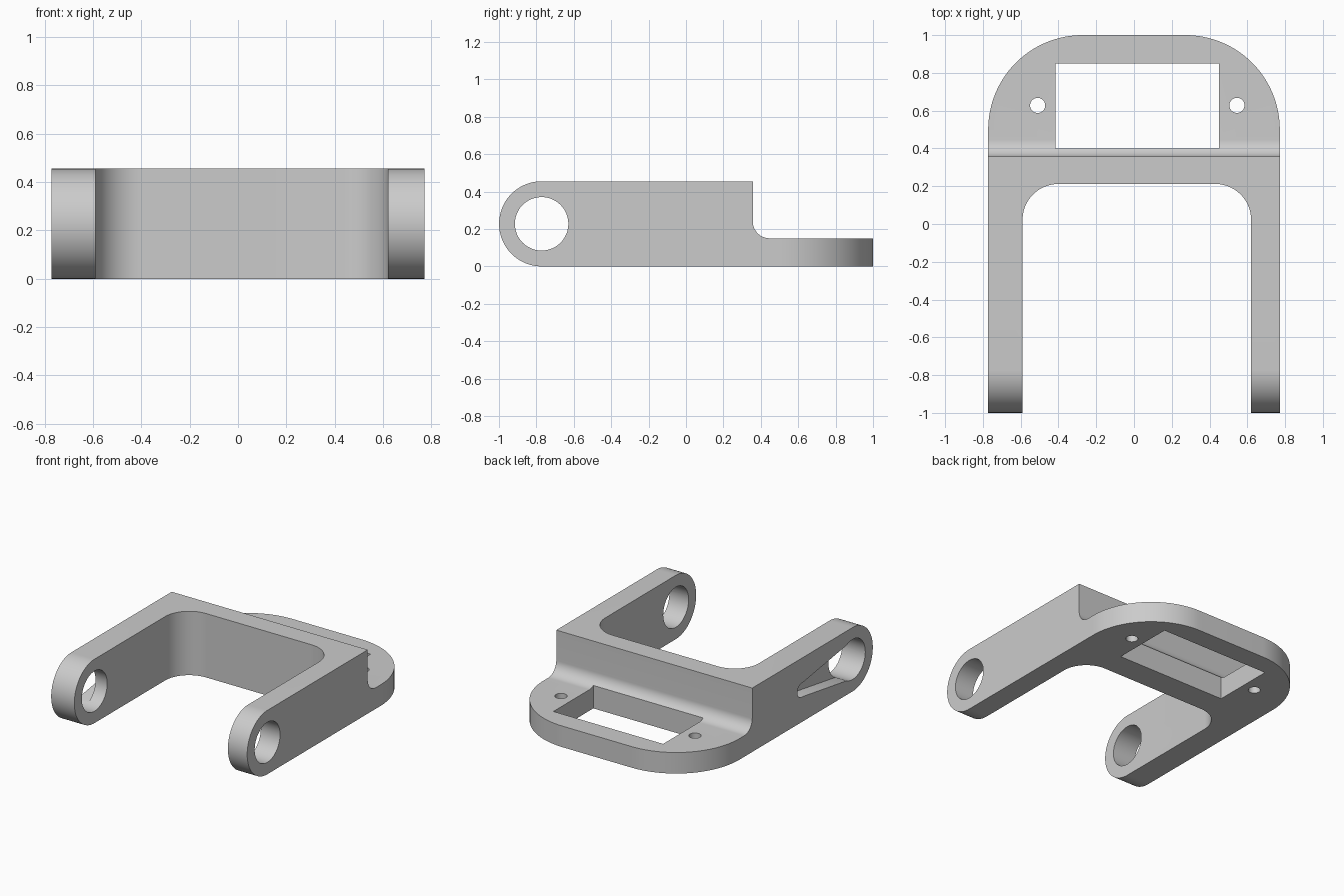
import bpy, bmesh
from math import sin, cos, radians, asin

if "Cube" in bpy.data.objects:
    bpy.data.objects.remove(bpy.data.objects["Cube"])

HALF_W, HEIGHT, PLATE = 0.772, 0.455, 0.15
HOLE_Y, HOLE_Z, HOLE_R = -0.772, HEIGHT / 2, 0.143

grey = bpy.data.materials.new("plain_grey")
grey.use_nodes = True
grey.diffuse_color = (0.6, 0.6, 0.6, 1)
grey.node_tree.nodes["Principled BSDF"].inputs["Base Color"].default_value = grey.diffuse_color


def arc(cx, cy, r, start, end, steps=24):
    angles = [radians(start + (end - start) * i / steps) for i in range(steps + 1)]
    return [(cx + r * cos(a), cy + r * sin(a)) for a in angles]


def circle(cx, cy, r, steps=48):
    return arc(cx, cy, r, 0, 360, steps)[:-1]


def prism(name, outline, low, high, axis):
    """Extrude a 2D outline along x (outline is y, z) or z (outline is x, y)."""
    def place(p, d):
        return (d, p[0], p[1]) if axis == "x" else (p[0], p[1], d)
    bm = bmesh.new()
    face = bm.faces.new([bm.verts.new(place(p, low)) for p in outline])
    new = bmesh.ops.extrude_face_region(bm, geom=[face])["geom"]
    shift = (high - low, 0, 0) if axis == "x" else (0, 0, high - low)
    bmesh.ops.translate(bm, vec=shift, verts=[v for v in new if isinstance(v, bmesh.types.BMVert)])
    bmesh.ops.recalc_face_normals(bm, faces=bm.faces)
    mesh = bpy.data.meshes.new(name)
    bm.to_mesh(mesh)
    bm.free()
    mesh.materials.append(grey)
    obj = bpy.data.objects.new(name, mesh)
    bpy.context.collection.objects.link(obj)
    return obj


def combine(target, cutter, operation="DIFFERENCE"):
    mod = target.modifiers.new(cutter.name, "BOOLEAN")
    mod.operation, mod.solver, mod.object = operation, "EXACT", cutter
    bpy.context.view_layer.objects.active = target
    bpy.ops.object.modifier_apply(modifier=mod.name)
    bpy.data.objects.remove(cutter)


# Side profile: rounded arm tips, tall body, filleted step down to the plate
end_r = HEIGHT / 2
fillet = 0.09
step_y = 0.357
profile = (arc(HOLE_Y, end_r, end_r, 270, 90, 48)
           + [(step_y, HEIGHT)]
           + arc(step_y + fillet, PLATE + fillet, fillet, 180, 270, 16)
           + [(1.1, PLATE), (1.1, 0)])
bracket = prism("bracket", profile, -0.9, 0.9, "x")

# Plan outline: rounded plate at the back, two arms reaching forward
corner, inner = 0.5, 0.19
left_in, right_in, web_y = 0.62, -0.59, 0.212
plan = ([(HALF_W, -1.1)]
        + arc(HALF_W - corner, 1 - corner, corner, 0, 90, 32)
        + arc(corner - HALF_W, 1 - corner, corner, 90, 180, 32)
        + [(-HALF_W, -1.1), (right_in, -1.1)]
        + arc(right_in + inner, web_y - inner, inner, 180, 90)
        + arc(left_in - inner, web_y - inner, inner, 90, 0)
        + [(left_in, -1.1)])
combine(bracket, prism("plan_cutter", plan, -0.1, 0.6, "z"), "INTERSECT")

# Rectangular window and two screw holes in the plate
window = [(-0.415, 0.4), (0.45, 0.4), (0.45, 0.85), (-0.415, 0.85)]
combine(bracket, prism("window_cutter", window, -0.1, 0.4, "z"))
for x in (-0.51, 0.545):
    combine(bracket, prism("screw_cutter", circle(x, 0.628, 0.04, 32), -0.1, 0.4, "z"))

# Pivot hole through both arms
combine(bracket, prism("pivot_cutter", circle(HOLE_Y, HOLE_Z, HOLE_R), -1, 1, "x"))

# Tapered lever pocket in the outer face of one arm
tip_y, tip_r = -0.2, 0.05
tilt = 90 - asin((HOLE_R - tip_r) / (tip_y - HOLE_Y)) * -57.2958
pocket = (arc(tip_y, HOLE_Z, tip_r, -tilt, tilt)
          + arc(HOLE_Y, HOLE_Z, HOLE_R - 0.0005, tilt, 360 - tilt, 40))
combine(bracket, prism("pocket_cutter", pocket, -1, -HALF_W + 0.09, "x"))

# Smooth the curved walls, keep the edges crisp
bpy.ops.object.select_all(action="DESELECT")
bracket.select_set(True)
bpy.context.view_layer.objects.active = bracket
bpy.ops.object.shade_smooth_by_angle(angle=radians(30))
